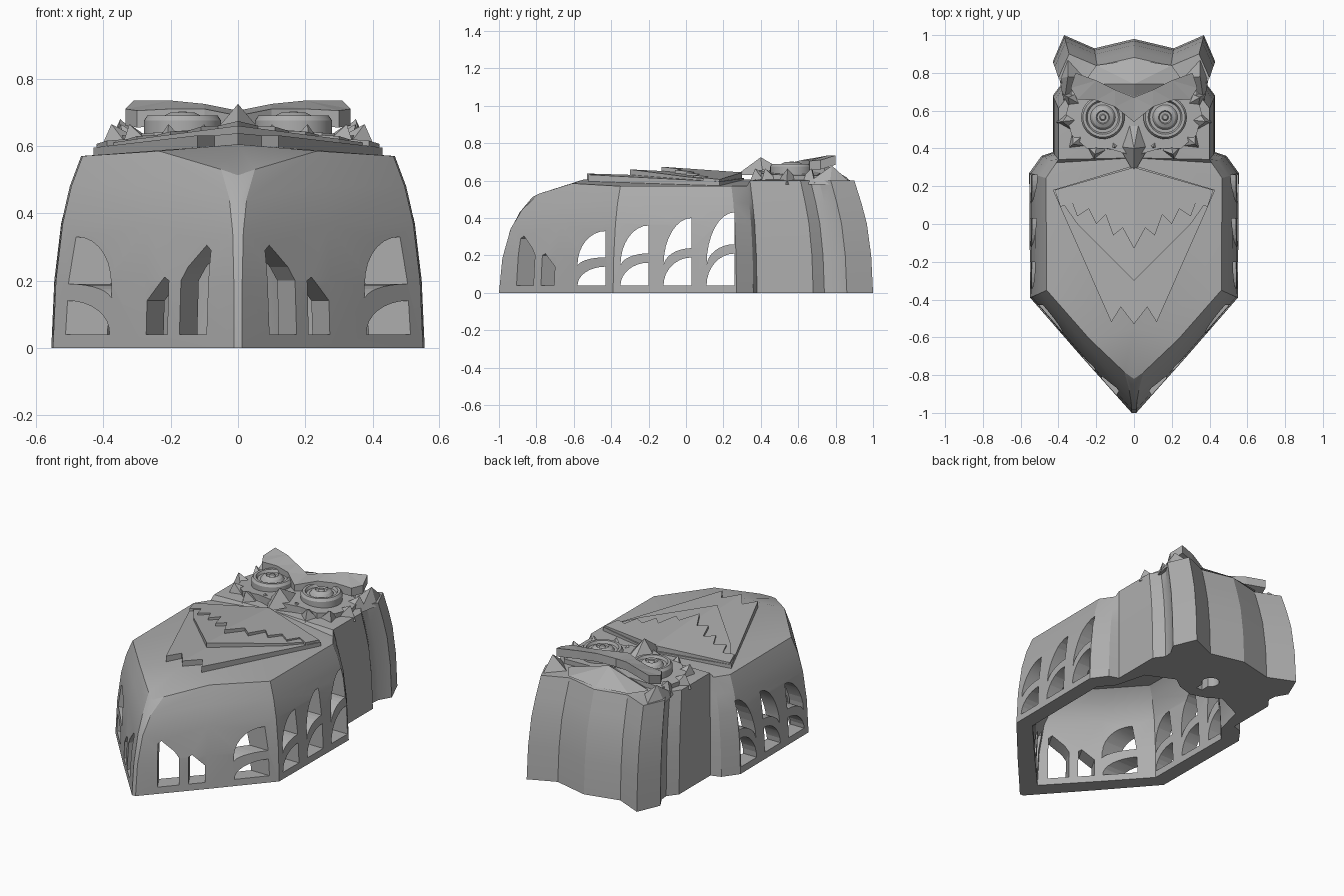
import bpy, bmesh
from math import cos, sin, pi, radians
from mathutils import Vector

cube = bpy.data.objects.get("Cube")
if cube:
    bpy.data.objects.remove(cube, do_unlink=True)

grey = bpy.data.materials.new("plain_grey")
grey.use_nodes = True
grey.diffuse_color = (0.42, 0.42, 0.42, 1)
grey.node_tree.nodes["Principled BSDF"].inputs["Base Color"].default_value = (0.42, 0.42, 0.42, 1)


def finish(name, bm, mirror=False):
    """Optionally mirror across x, then turn the bmesh into an object."""
    if mirror:
        geom = bm.verts[:] + bm.edges[:] + bm.faces[:]
        bmesh.ops.mirror(bm, geom=geom, axis='X', merge_dist=-1)
        bmesh.ops.remove_doubles(bm, verts=bm.verts[:], dist=0.0005)
    bmesh.ops.recalc_face_normals(bm, faces=bm.faces[:])
    mesh = bpy.data.meshes.new(name)
    bm.to_mesh(mesh)
    bm.free()
    mesh.materials.append(grey)
    ob = bpy.data.objects.new(name, mesh)
    bpy.context.collection.objects.link(ob)
    return ob


def smooth(ob, angle=25):
    bpy.ops.object.select_all(action='DESELECT')
    bpy.context.view_layer.objects.active = ob
    ob.select_set(True)
    bpy.ops.object.shade_smooth_by_angle(angle=radians(angle))


def loft(name, rings, spine=()):
    """Loft half outlines that start and end on x = 0, cap them and mirror."""
    bm = bmesh.new()
    loops = [[bm.verts.new(p) for p in ring] for ring in rings]
    for a, b in zip(loops, loops[1:]):
        for i in range(len(a) - 1):
            bm.faces.new((a[i], a[i + 1], b[i + 1], b[i]))
    bm.faces.new(loops[0][::-1])
    top = bm.faces.new(loops[-1] + [bm.verts.new(p) for p in spine])
    bmesh.ops.triangulate(bm, faces=[top])
    return finish(name, bm, mirror=True)


def prism(bm, points, shift):
    """Closed prism from a 3D polygon pushed along a vector."""
    a = [bm.verts.new(p) for p in points]
    b = [bm.verts.new(Vector(p) + Vector(shift)) for p in points]
    n = len(a)
    for i in range(n):
        bm.faces.new((a[i], a[(i + 1) % n], b[(i + 1) % n], b[i]))
    bm.faces.new(a[::-1])
    bm.faces.new(b)


# Shell: outline drawn in towards the top
outline = [(0, -1), (.012, -1), (.28, -.7), (.55, -.39), (.555, .27), (.49, .36), (.43, .38),
           (.43, .68), (.385, .74), (.39, .79), (.43, .86), (.37, 1), (.21, .93), (0, .98)]


def shell_ring(z, t):
    """Outline at height z, drawn in by t; the tip stays lower and gains a bevel."""
    ring = []
    for x, y in outline:
        head, tip, bevel = y > .37, y < -.9, x == .012
        draw = .18 if tip else .13 if y < -.5 else .1
        top_z = z * (.93 if bevel else .9) if tip else z
        if t == 1:
            top_z += .03 if head else .015 if x == .28 else 0
        ring.append((x * (1 - (.07 if head else .16) * t) + (.04 * t * t if bevel else 0),
                     y * (1 - draw * t) + (.035 * t * t if bevel else 0), top_z))
    return ring


levels = [(0, 0), (.2, .1), (.37, .33), (.48, .62), (.57, 1)]
shell = loft("owl_shell", [shell_ring(z, t) for z, t in levels],
             [(0, .8, .635), (0, .6, .63), (0, .35, .605), (0, -.55, .605)])

# Hollow inside, leaving a rounded tab under the head
inner = [(0, -.86), (.24, -.6), (.46, -.355), (.465, .22), (.39, .31), (.34, .5),
         (.17, .58), (.1, .53), (0, .5)]
cavity = loft("cavity_cutter", [[(x * s, y * s, z) for x, y in inner]
                                for z, s in [(-.02, 1), (.2, .98), (.37, .93), (.47, .83), (.52, .73)]])
smooth(cavity, 40)

# Hanging hole and all the window openings
bm = bmesh.new()
hole = [(.05 * cos(a * pi / 8), .68 + .05 * sin(a * pi / 8), -.02) for a in range(-3, 12)]
hole = [(.02, .58, -.02)] + hole + [(-.02, .58, -.02)]
prism(bm, hole, (0, 0, .12))


def arc(y, z0, z1, width=.15):
    """Quarter curve rising from (y, z0) to (y + width, z1)."""
    return [(-.7, y + width * (1 - cos(k * pi / 16)), z0 + (z1 - z0) * sin(k * pi / 16))
            for k in range(9)]


for y, top in [(-.58, .33), (-.35, .36), (-.12, .4), (.11, .43)]:
    mid = .14 + (top - .33) * .7
    prism(bm, arc(y, .04, mid) + [(-.7, y + .15, .04)], (1.4, 0, 0))
    prism(bm, arc(y, .15, top) + arc(y, .14, mid + .05)[:0:-1], (1.4, 0, 0))
slots = [[(-.9, .04), (-.81, .04), (-.81, .2), (-.83, .24), (-.885, .305), (-.9, .29)],
         [(-.77, .04), (-.7, .04), (-.7, .14), (-.755, .21), (-.77, .2)]]
for s in (1, -1):
    normal = Vector((.5 * s, -.86, 0))
    for slot in slots:
        wall = [Vector((s * .9 * (y + 1), y, z)) for y, z in slot]
        prism(bm, [p + normal * .08 for p in wall], normal * -.23)
windows = finish("window_cutter", bm)

bpy.context.view_layer.objects.active = shell
for cutter in (cavity, windows):
    cutter.hide_render = True
    bpy.context.view_layer.objects.active = shell
    mod = shell.modifiers.new("cut", 'BOOLEAN')
    mod.operation, mod.solver, mod.object = 'DIFFERENCE', 'EXACT', cutter
    bpy.ops.object.modifier_apply(modifier=mod.name)
    bpy.data.objects.remove(cutter, do_unlink=True)
smooth(shell)


def plate(name, half, top, thick, slope, tilt):
    """Mirrored plate, highest along x = 0 and sinking towards the head."""
    bm = bmesh.new()
    prism(bm, [(x, y, top - slope * x - tilt * y) for x, y in half], (0, 0, -thick))
    for f in [f for f in bm.faces if all(v.co.x < .0001 for v in f.verts)]:
        bm.faces.remove(f)
    return finish(name, bm, mirror=True)


# Layered breast feathers
plate("lower_breast_plate", [(0, .31), (.43, .18), (.12, -.52), (.07, -.44), (0, -.53)],
      .622, .05, .05, .03)
plate("middle_breast_plate", [(0, .3), (.42, .17), (.3, 0), (0, -.3)], .645, .035, .08, .05)
plate("upper_breast_feathers",
      [(0, .3), (.42, .18), (.39, .09), (.33, .12), (.3, .04), (.24, .08), (.2, 0),
       (.15, .05), (.11, -.06), (.06, -.02), (0, -.13)], .665, .035, .11, .07)

# Raised mask that carries the eyes and cheeks
plate("face_mask", [(0, .36), (.14, .4), (.25, .4), (.33, .47), (.36, .58), (.33, .7), (.1, .72),
                    (0, .72)], .665, .06, .07, .02)


def faceted(name, base, peak, mirror=True, floor=.58):
    """Faceted spike: outline on a floor rising to one peak."""
    bm = bmesh.new()
    ring = [bm.verts.new((x, y, floor)) for x, y in base]
    tip = bm.verts.new(peak)
    for i, v in enumerate(ring):
        bm.faces.new((v, ring[(i + 1) % len(ring)], tip))
    bm.faces.new(ring[::-1])
    return finish(name, bm, mirror)


# Beak, forehead and brows
faceted("beak", [(0, .27), (.08, .41), (.03, .56), (-.03, .56), (-.08, .41)],
        (0, .4, .725), False, .63)
faceted("forehead", [(0, .6), (.27, .74), (.2, .84), (0, .87), (-.2, .84), (-.27, .74)],
        (0, .74, .69), False, .61)
bm = bmesh.new()
brow = [(0, .54, .69), (.1, .62, .71), (.2, .655, .71), (.3, .66, .705), (.335, .72, .71),
        (.31, .8, .735), (.2, .76, .735), (.1, .71, .725), (0, .67, .705)]
prism(bm, brow, (0, 0, -.05))
bmesh.ops.triangulate(bm, faces=bm.faces[-2:])
for f in [f for f in bm.faces if all(v.co.x < .0001 for v in f.verts)]:
    bm.faces.remove(f)
finish("brows", bm, True)
faceted("ear_tufts", [(.24, .77), (.37, .64), (.395, .77), (.35, .89)], (.35, .78, .68))

# Broad cheek feathers fanned around each eye
eye_x, eye_y = .165, .565
for i, (deg, reach) in enumerate([(-112, .2), (-78, .235), (-42, .25), (-6, .25), (30, .25)]):
    a = radians(deg)

    def polar(r, offset):
        return (eye_x + r * cos(a + offset), eye_y + r * sin(a + offset))
    faceted("cheek_feathers_%d" % (i + 1),
            [polar(.05, 0), polar(.17, -.42), polar(reach, 0), polar(.17, .42)],
            (*polar(reach * .85, 0), .665))

# Ringed eyes turned from a profile
profile = [(.115, .59), (.115, .675), (.105, .69), (.09, .69), (.082, .675), (.066, .675),
           (.055, .69), (.035, .7), (.03, .692), (.018, .692), (.012, .702), (0, .702)]
for side, s in (("left", 1), ("right", -1)):
    bm = bmesh.new()
    pts = [bm.verts.new((r, 0, z)) for r, z in profile]
    edges = [bm.edges.new(pair) for pair in zip(pts, pts[1:])]
    bmesh.ops.spin(bm, geom=pts + edges, axis=(0, 0, 1), cent=(0, 0, 0),
                   angle=2 * pi, steps=40)
    bmesh.ops.remove_doubles(bm, verts=bm.verts[:], dist=.0005)
    bmesh.ops.translate(bm, verts=bm.verts[:], vec=(s * eye_x, eye_y, 0))
    smooth(finish(side + "_eye", bm))
